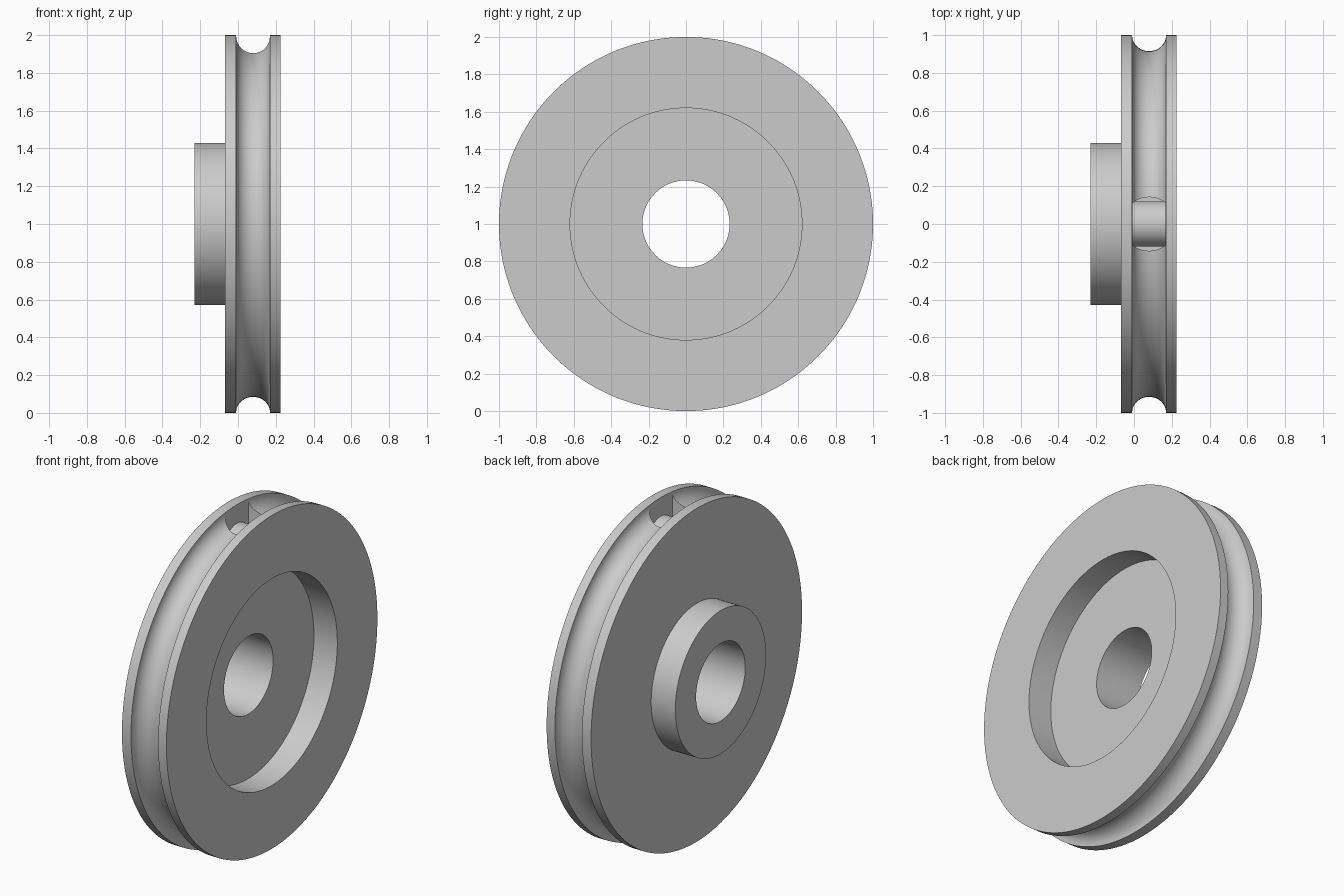
import bpy, bmesh, math
from mathutils import Matrix, Vector

if "Cube" in bpy.data.objects:
    bpy.data.objects.remove(bpy.data.objects["Cube"], do_unlink=True)

SEGMENTS = 160
AXLE = Vector((0, 0, 1))
GROOVE_X, GROOVE_HALF, GROOVE_DEPTH = 0.08, 0.09, 0.085

grey = bpy.data.materials.new("plain grey")
grey.use_nodes = True
colour = (0.6, 0.6, 0.6, 1)
grey.diffuse_color = colour
grey.node_tree.nodes["Principled BSDF"].inputs["Base Color"].default_value = colour


def make_object(name, bm):
    bmesh.ops.recalc_face_normals(bm, faces=bm.faces)
    mesh = bpy.data.meshes.new(name)
    bm.to_mesh(mesh)
    bm.free()
    mesh.materials.append(grey)
    obj = bpy.data.objects.new(name, mesh)
    bpy.context.collection.objects.link(obj)
    return obj


def activate(obj):
    bpy.ops.object.select_all(action='DESELECT')
    obj.select_set(True)
    bpy.context.view_layer.objects.active = obj


def lathe(name, profile):
    """Turn a closed (x, radius) profile around the axle."""
    bm = bmesh.new()
    verts = [bm.verts.new((x, 0, AXLE.z + r)) for x, r in profile]
    edges = [bm.edges.new((a, b)) for a, b in zip(verts, verts[1:] + verts[:1])]
    bmesh.ops.spin(bm, geom=verts + edges, cent=AXLE, axis=(1, 0, 0),
                   angle=math.tau, steps=SEGMENTS, use_merge=False)
    bmesh.ops.remove_doubles(bm, verts=bm.verts, dist=1e-5)
    return make_object(name, bm)


# Wheel: bore, hub, web, rope groove and recess in one turned section
groove = [(GROOVE_X - GROOVE_HALF * math.cos(t), 1 - GROOVE_DEPTH * math.sin(t))
          for t in (math.pi * i / 20 for i in range(21))]
wheel = lathe("pulley_wheel",
              [(-0.23, 0.233), (-0.23, 0.43), (-0.07, 0.43), (-0.07, 1)]
              + groove
              + [(0.225, 1), (0.225, 0.62), (0.07, 0.62), (0.07, 0.233)])

# Rope pocket: a round radial hole trimmed flat at the groove walls
half, radius, floor = GROOVE_HALF - 0.002, 0.142, 1.72
turn = math.asin(half / radius)
bm = bmesh.new()
outline = []
for side in (0, math.pi):
    for i in range(17):
        a = side + math.pi / 2 - turn + 2 * turn * i / 16
        outline.append(bm.verts.new((GROOVE_X + radius * math.cos(a),
                                     radius * math.sin(a), floor)))
base = bm.faces.new(outline)
top = bmesh.ops.extrude_face_region(bm, geom=[base])["geom"]
bmesh.ops.translate(bm, vec=(0, 0, 0.4),
                    verts=[v for v in top if isinstance(v, bmesh.types.BMVert)])
cutter = make_object("pocket_cutter", bm)
cutter.hide_render = True

cut = wheel.modifiers.new("rope pocket", 'BOOLEAN')
cut.object = cutter
cut.operation = 'DIFFERENCE'
cut.solver = 'EXACT'
activate(wheel)
bpy.ops.object.modifier_apply(modifier=cut.name)
bpy.data.objects.remove(cutter, do_unlink=True)

# Rope pin crossing the pocket from wall to wall
bm = bmesh.new()
bmesh.ops.create_cone(bm, cap_ends=True, segments=64, radius1=0.12, radius2=0.12,
                      depth=2 * half + 0.004,
                      matrix=Matrix.Translation((GROOVE_X, 0, 1.77))
                      @ Matrix.Rotation(math.pi / 2, 4, 'Y'))
pin = make_object("rope_pin", bm)

for obj in (wheel, pin):
    activate(obj)
    bpy.ops.object.shade_smooth_by_angle(angle=math.radians(30))
